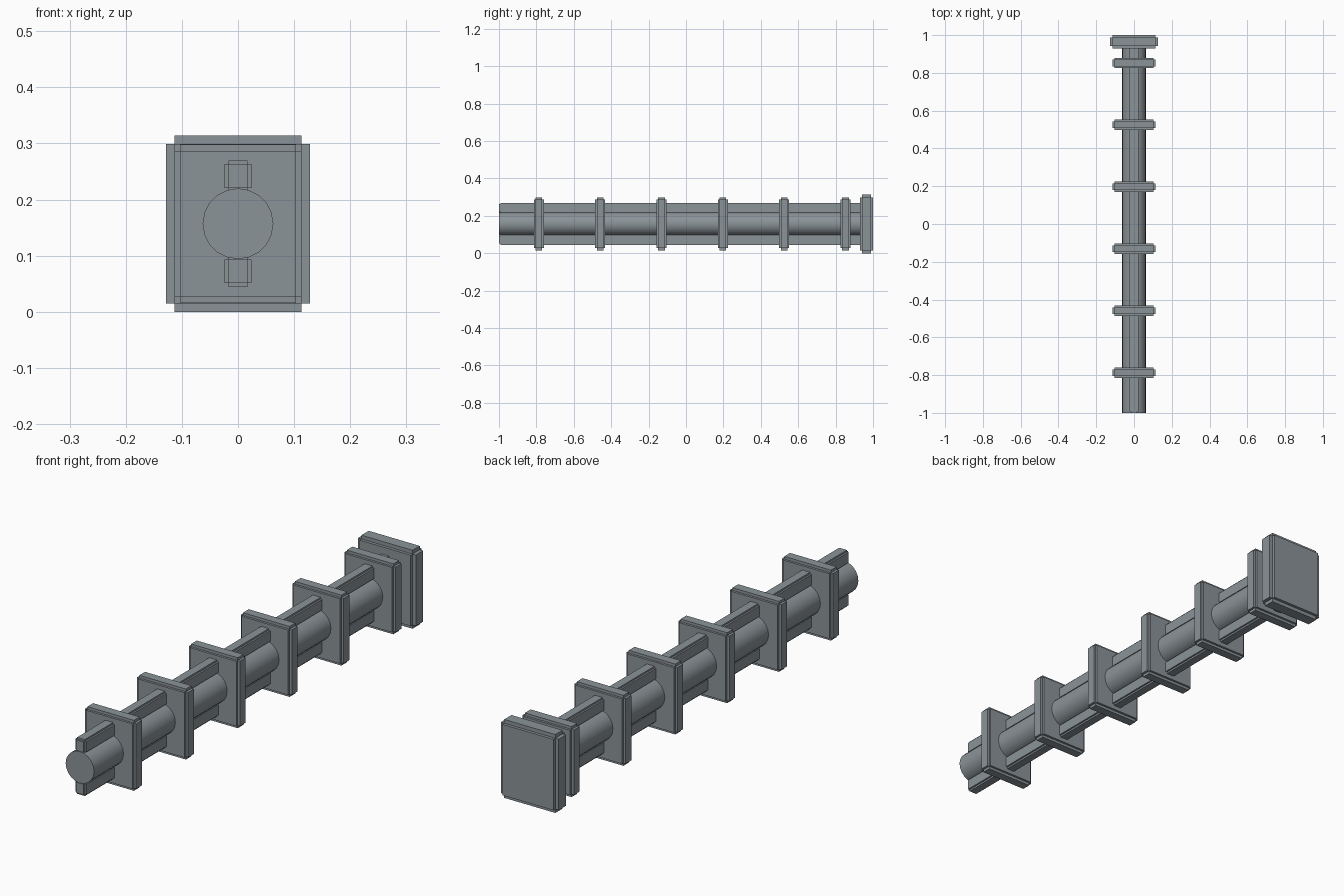
import bpy, bmesh, math

if "Cube" in bpy.data.objects:
    bpy.data.objects.remove(bpy.data.objects["Cube"])

CZ = 0.157

# Dark blue-grey metal
metal = bpy.data.materials.new("dark_metal")
metal.diffuse_color = (0.26, 0.295, 0.315, 1)
metal.use_nodes = True
metal.node_tree.nodes["Principled BSDF"].inputs["Base Color"].default_value = metal.diffuse_color


def stepped_box(name, center, half, step):
    """Box with square notches along all edges (three crossing slabs joined)."""
    bm = bmesh.new()
    for axis in range(3):
        h = [half[i] if i == axis else half[i] - step[i] for i in range(3)]
        geo = bmesh.ops.create_cube(bm, size=2)
        for v in geo["verts"]:
            v.co = [center[i] + v.co[i] * h[i] for i in range(3)]
    mesh = bpy.data.meshes.new(name)
    bm.to_mesh(mesh)
    bm.free()
    mesh.materials.append(metal)
    obj = bpy.data.objects.new(name, mesh)
    bpy.context.collection.objects.link(obj)
    return obj


# Round central shaft
bpy.ops.mesh.primitive_cylinder_add(vertices=20, radius=0.063, depth=1.95,
                                    location=(0, -0.025, CZ),
                                    rotation=(math.pi / 2, 0, 0))
shaft = bpy.context.object
shaft.name = "shaft"
shaft.data.materials.append(metal)
bpy.ops.object.shade_smooth_by_angle(angle=math.radians(40))

# Ribs along the top and bottom of the shaft
for name, side in (("top_rib", 1), ("bottom_rib", -1)):
    stepped_box(name, (0, -0.03, CZ + side * 0.085),
                (0.024, 0.97, 0.028), (0.007, 0.007, 0.007))

# Evenly spaced collar plates
for i in range(6):
    stepped_box(f"collar_{i + 1}", (0, -0.787 + i * 0.328, CZ),
                (0.113, 0.027, 0.141), (0.01, 0.009, 0.011))

# Larger end plate
stepped_box("end_plate", (0, 0.965, CZ), (0.128, 0.035, 0.157), (0.015, 0.012, 0.015))
